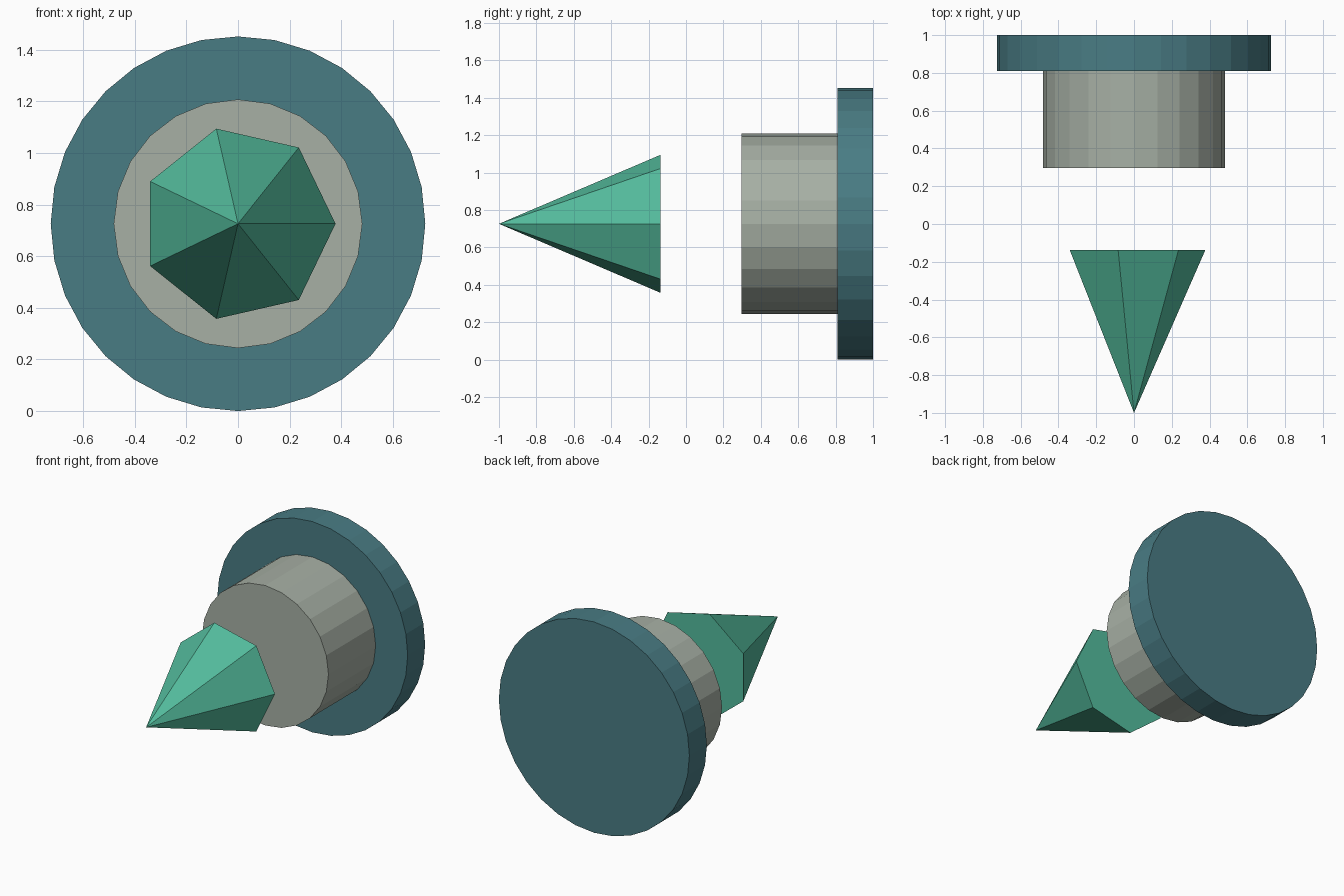
import bpy
from math import pi

cube = bpy.data.objects.get("Cube")
if cube:
    bpy.data.objects.remove(cube, do_unlink=True)

AXIS_Z = 0.726  # height of the shared axis, which runs along y


def material(name, rgb):
    """Flat material from 0-255 sRGB values."""
    color = tuple((c / 255 / 12.92) if c < 11 else ((c / 255 + 0.055) / 1.055) ** 2.4 for c in rgb) + (1,)
    mat = bpy.data.materials.new(name)
    mat.use_nodes = True
    mat.diffuse_color = color
    bsdf = next(n for n in mat.node_tree.nodes if n.type == 'BSDF_PRINCIPLED')
    bsdf.inputs["Base Color"].default_value = color
    return mat


def turned_part(name, sides, front, back, radius_back, radius_front, mat, spin=0):
    """Faceted cylinder or cone lying along y, its top towards the front."""
    bpy.ops.mesh.primitive_cone_add(
        vertices=sides, radius1=radius_back, radius2=radius_front, depth=back - front,
        location=(0, (front + back) / 2, AXIS_Z), rotation=(pi / 2, spin, 0))
    part = bpy.context.object
    part.name = name
    part.data.materials.append(mat)
    bpy.ops.object.transform_apply(location=False, rotation=True, scale=True)
    return part


teal = material("dark teal", (73, 124, 132))
grey = material("warm grey", (167, 176, 165))
green = material("sea green", (84, 188, 157))

# Wide disc at the back, drum in front of it, and a separate pointed tip
turned_part("back_disc", 32, 0.81, 1.0, AXIS_Z, AXIS_Z, teal)
turned_part("drum", 24, 0.296, 0.81, 0.482, 0.482, grey)
turned_part("pointed_tip", 7, -1.0, -0.137, 0.378, 0, green, spin=pi / 2)
